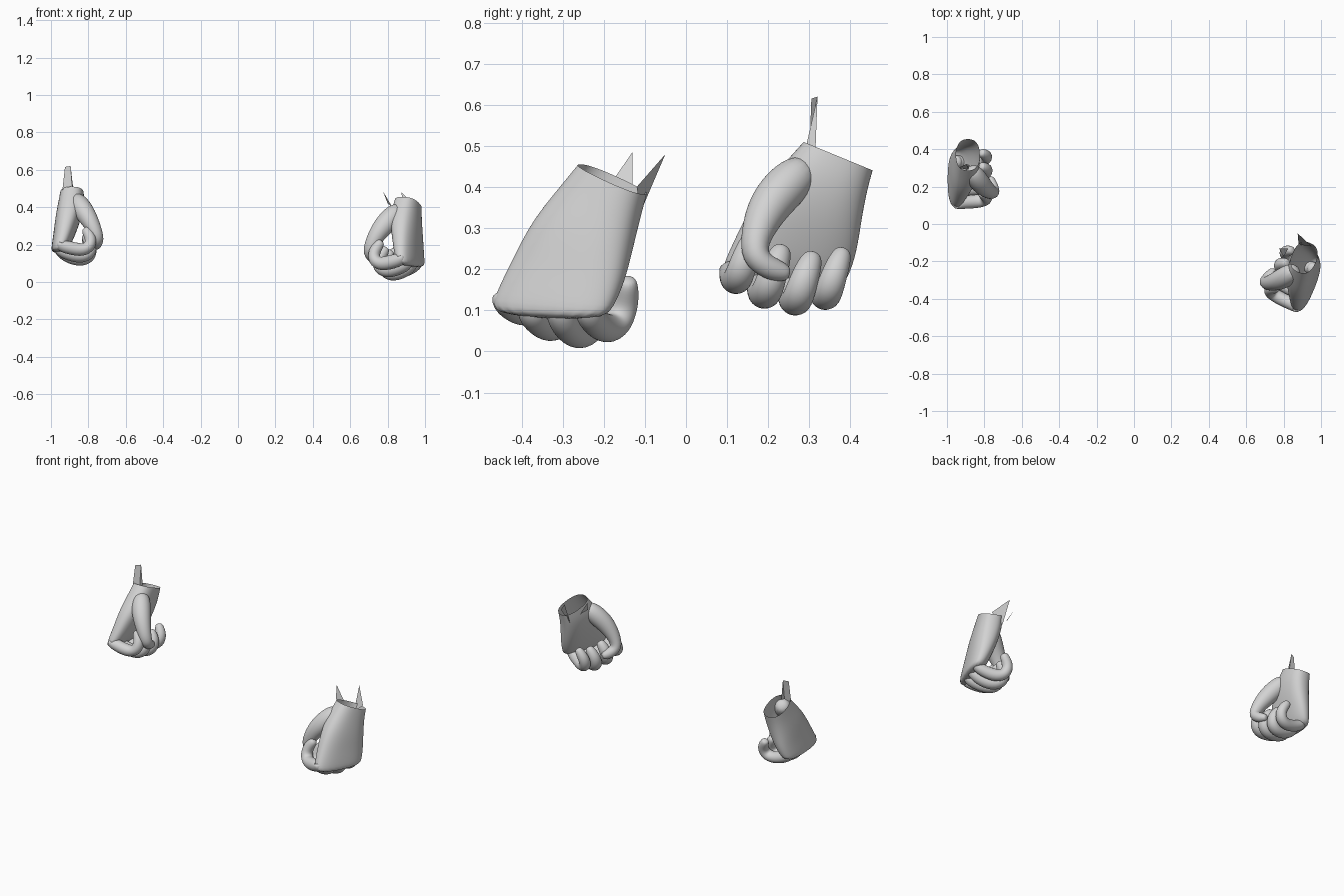
import bpy, bmesh, math
from mathutils import Vector, Matrix

cube = bpy.data.objects.get("Cube")
if cube:
    bpy.data.objects.remove(cube)

grey = bpy.data.materials.new("plain_grey")
grey.use_nodes = True
colour = (0.65, 0.65, 0.65, 1)
grey.diffuse_color = colour
grey.node_tree.nodes["Principled BSDF"].inputs["Base Color"].default_value = colour

SIDES = 14


def finish(name, bm, matrix, smooth=True):
    bm.transform(matrix)
    bmesh.ops.recalc_face_normals(bm, faces=bm.faces[:])
    mesh = bpy.data.meshes.new(name)
    bm.to_mesh(mesh)
    bm.free()
    mesh.materials.append(grey)
    obj = bpy.data.objects.new(name, mesh)
    bpy.context.collection.objects.link(obj)
    if smooth:
        mesh.polygons.foreach_set("use_smooth", [True] * len(mesh.polygons))
        sub = obj.modifiers.new("rounding", "SUBSURF")
        sub.levels = sub.render_levels = 2
    return obj


def loft(rings, cap_start, cap_end):
    """Skin a list of point rings with quads."""
    bm = bmesh.new()
    loops = [[bm.verts.new(p) for p in ring] for ring in rings]
    n = len(loops[0])
    for a, b in zip(loops, loops[1:]):
        for i in range(n):
            j = (i + 1) % n
            bm.faces.new((a[i], a[j], b[j], b[i]))
    if cap_start:
        bm.faces.new(loops[0])
    if cap_end:
        bm.faces.new(loops[-1])
    return bm


def tube(points, radii, ref):
    """Tapered round tube with a rounded tip."""
    pts = [Vector(p) for p in points]
    end = (pts[-1] - pts[-2]).normalized()
    pts.append(pts[-1] + end * radii[-1] * 0.75)
    radii = list(radii) + [radii[-1] * 0.6]
    rings = []
    for k, p in enumerate(pts):
        t = (pts[min(k + 1, len(pts) - 1)] - pts[max(k - 1, 0)]).normalized()
        u = t.cross(Vector(ref)).normalized()
        v = t.cross(u)
        r = radii[k] * 1.04
        angles = [2 * math.pi * i / SIDES for i in range(SIDES)]
        rings.append([p + u * r * math.cos(a) + v * r * math.sin(a) for a in angles])
    return loft(rings, True, True)


# Palm sections: thumb edge (y, z), little-finger edge (y, z), centre x, half thickness
PALM = [
    ((0.285, 0.51), (0.455, 0.44), -0.888, 0.064),
    ((0.235, 0.455), (0.44, 0.385), -0.892, 0.070),
    ((0.170, 0.38), (0.427, 0.31), -0.907, 0.070),
    ((0.125, 0.29), (0.417, 0.24), -0.926, 0.060),
    ((0.087, 0.21), (0.397, 0.18), -0.946, 0.051),
    ((0.078, 0.16), (0.375, 0.15), -0.963, 0.036),
]


def palm_rings():
    rings = []
    for (y0, z0), (y1, z1), x, half in PALM:
        ring = []
        for i in range(20):
            a = 2 * math.pi * i / 20
            c, s = math.cos(a), math.sin(a)
            # slightly boxy oval
            c = math.copysign(abs(c) ** 0.85, c)
            s = math.copysign(abs(s) ** 0.8, s)
            f = (1 + c) / 2
            ring.append(Vector((x + half * s, y0 + (y1 - y0) * f, z0 + (z1 - z0) * f)))
        rings.append(ring)
    return rings


# Finger: name, knuckle y, lowest centre z, radius
FINGERS = [
    ("index", 0.116, 0.168, 0.035),
    ("middle", 0.185, 0.134, 0.037),
    ("ring", 0.260, 0.117, 0.037),
    ("little", 0.333, 0.128, 0.034),
]


def build_hand(side, matrix):
    finish(side + "_palm", loft(palm_rings(), False, True), matrix)
    for name, y, z, r in FINGERS:
        path = [
            (-0.945, y, 0.215),
            (-0.958, y, max(z + 0.03, 0.17)),
            (-0.90, y, z + 0.014),
            (-0.83, y + 0.006, z),
            (-0.79, y + 0.016, z + 0.022),
            (-0.785, y + 0.03, z + 0.066),
            (-0.81, y + 0.045, z + 0.105),
        ]
        widths = [r * 0.9, r, r, r * 1.02, r, r * 0.92, r * 0.75]
        finish(side + "_" + name + "_finger", tube(path, widths, (0, 1, 0)), matrix)
    thumb = [
        (-0.875, 0.30, 0.455),
        (-0.85, 0.255, 0.415),
        (-0.808, 0.20, 0.355),
        (-0.768, 0.17, 0.285),
        (-0.75, 0.165, 0.23),
        (-0.755, 0.20, 0.203),
        (-0.765, 0.236, 0.192),
    ]
    finish(side + "_thumb", tube(thumb, [0.035, 0.056, 0.052, 0.038, 0.034, 0.030, 0.023],
                                 (1, 0, 0)), matrix)


def build_tab(name, points):
    """Thin torn flap on the wrist rim."""
    bm = bmesh.new()
    bm.faces.new([bm.verts.new(p) for p in points])
    finish(name, bm, Matrix.Identity(4), smooth=False)


build_hand("right", Matrix.Identity(4))
left = (Matrix.Translation((0.912, -0.18, 0))
        @ Matrix.Rotation(math.radians(-22), 4, "Z")
        @ Matrix.Diagonal((-1.04, 1, 1.06, 1))
        @ Matrix.Translation((0.89, -0.37, -0.08)))
build_hand("left", left)

# Wrist flaps
build_tab("right_wrist_flap", [(-0.94, 0.30, 0.48), (-0.925, 0.305, 0.615),
                               (-0.895, 0.32, 0.62), (-0.885, 0.29, 0.49)])
build_tab("right_wrist_flap_side", [(-0.885, 0.29, 0.49), (-0.895, 0.32, 0.62),
                                    (-0.88, 0.315, 0.49)])
build_tab("left_wrist_flap_back", [(0.95, -0.12, 0.40), (0.875, -0.05, 0.48),
                                   (0.88, -0.11, 0.34)])
build_tab("left_wrist_flap_inner", [(0.80, -0.175, 0.42), (0.775, -0.13, 0.485),
                                    (0.825, -0.13, 0.40)])
